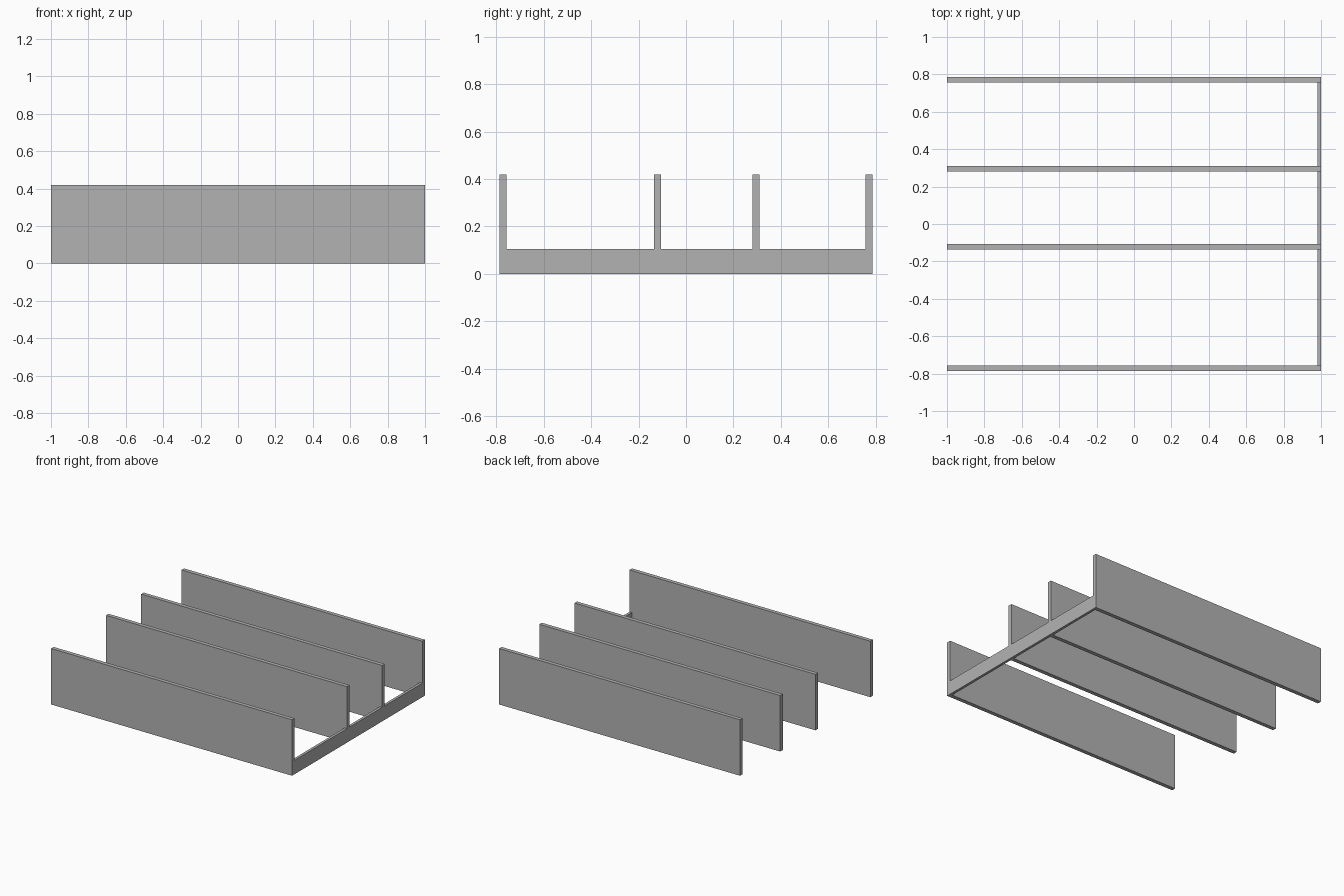
import bpy

cube = bpy.data.objects.get("Cube")
if cube:
    bpy.data.objects.remove(cube, do_unlink=True)

# Single neutral grey finish
grey = bpy.data.materials.new("grey")
grey.use_nodes = True
colour = (0.45, 0.45, 0.45, 1)
grey.diffuse_color = colour
grey.node_tree.nodes["Principled BSDF"].inputs["Base Color"].default_value = colour


def box(name, low, high):
    """Add a box spanning two opposite corners."""
    centre = [(a + b) / 2 for a, b in zip(low, high)]
    size = [b - a for a, b in zip(low, high)]
    bpy.ops.mesh.primitive_cube_add(size=1, location=centre)
    obj = bpy.context.object
    obj.name = name
    obj.scale = size
    bpy.ops.object.transform_apply(location=False, rotation=False, scale=True)
    obj.data.materials.append(grey)
    return obj


THICK = 0.03
HEIGHT = 0.42
HALF_DEPTH = 0.787
RAIL = 0.02
RAIL_HEIGHT = 0.105

# Four upright panels, front to back
panels = {
    "front_panel": -HALF_DEPTH,
    "front_divider": -0.136,
    "back_divider": 0.281,
    "back_panel": HALF_DEPTH - THICK,
}
for name, y in panels.items():
    box(name, (-1, y, 0), (1 - RAIL, y + THICK, HEIGHT))
    # Panel end that sits above the rail
    box(name + "_end", (1 - RAIL, y, RAIL_HEIGHT), (1, y + THICK, HEIGHT))

# Low rail joining the panels at the left end
box("end_rail", (1 - RAIL, -HALF_DEPTH, 0), (1, HALF_DEPTH, RAIL_HEIGHT))
